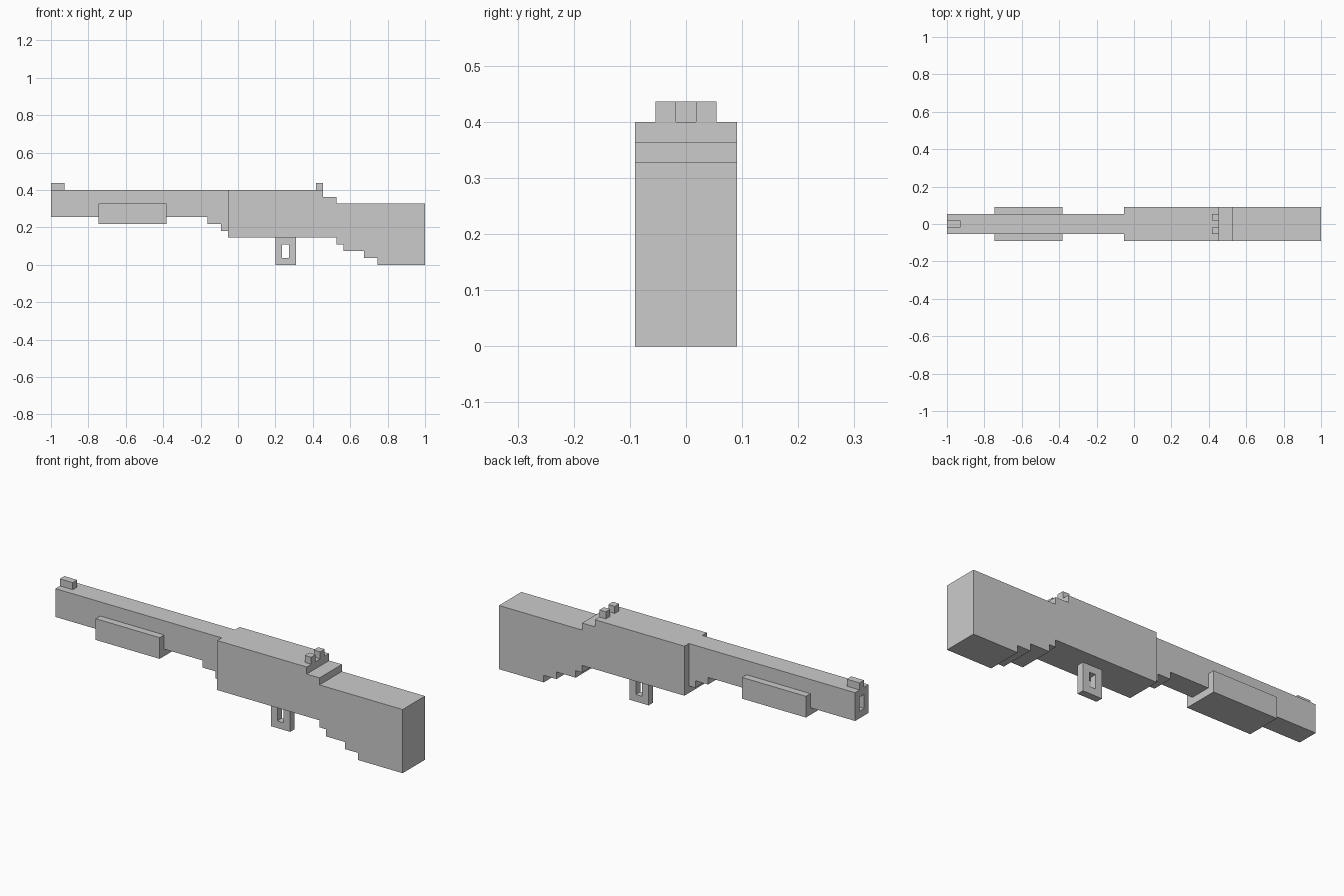
import bpy
import bmesh

cube = bpy.data.objects.get("Cube")
if cube:
    bpy.data.objects.remove(cube, do_unlink=True)

U = 2 / 55  # one block of the blocky style

grey = bpy.data.materials.new("plain grey")
grey.use_nodes = True
grey.diffuse_color = (0.6, 0.6, 0.6, 1)
grey.node_tree.nodes["Principled BSDF"].inputs["Base Color"].default_value = (0.6, 0.6, 0.6, 1)


def extrude_profile(name, points, y0, y1):
    """Side outline in blocks (x from the muzzle, z from the ground), extruded along y."""
    bm = bmesh.new()
    verts = [bm.verts.new(((x - 27.5) * U, y0 * U, z * U)) for x, z in points]
    face = bm.faces.new(verts)
    side = bmesh.ops.extrude_face_region(bm, geom=[face])["geom"]
    moved = [v for v in side if isinstance(v, bmesh.types.BMVert)]
    bmesh.ops.translate(bm, verts=moved, vec=(0, (y1 - y0) * U, 0))
    bmesh.ops.recalc_face_normals(bm, faces=bm.faces)
    mesh = bpy.data.meshes.new(name)
    bm.to_mesh(mesh)
    bm.free()
    mesh.materials.append(grey)
    obj = bpy.data.objects.new(name, mesh)
    bpy.context.collection.objects.link(obj)
    return obj


def box(name, x0, x1, z0, z1, y0, y1):
    return extrude_profile(name, [(x0, z0), (x1, z0), (x1, z1), (x0, z1)], y0, y1)


def cut(obj, cutter):
    """Cut one part with another, then discard the cutter."""
    cutter.hide_render = True
    mod = obj.modifiers.new("cut", "BOOLEAN")
    mod.operation = "DIFFERENCE"
    mod.solver = "EXACT"
    mod.object = cutter
    bpy.context.view_layer.objects.active = obj
    bpy.ops.object.modifier_apply(modifier=mod.name)
    bpy.data.objects.remove(cutter, do_unlink=True)


# Receiver and stock, stepped along the top and the underside
extrude_profile("receiver_and_stock", [
    (26, 4), (42, 4), (42, 3), (43, 3), (43, 2), (46, 2), (46, 1), (48, 1), (48, 0),
    (55, 0), (55, 9), (42, 9), (42, 10), (40, 10), (40, 11), (26, 11)], -2.5, 2.5)

# Barrel with stepped root and a recessed muzzle
barrel = extrude_profile("barrel", [
    (0, 7), (23, 7), (23, 6), (25, 6), (25, 5), (26, 5), (26, 11), (0, 11)], -1.5, 1.5)
cut(barrel, box("muzzle_cutter", -1, 1, 8, 10, -0.5, 0.5))

# Wide fore grip around the barrel
box("fore_grip", 7, 17, 6, 9, -2.5, 2.5)

# Trigger guard ring
guard = box("trigger_guard", 33, 36, 0, 4, -0.5, 0.5)
cut(guard, box("guard_cutter", 34, 35, 1, 3, -1, 1))

# Sights
box("front_sight", 0, 2, 11, 12, -0.5, 0.5)
for side, y in (("right", -1.5), ("left", 0.5)):
    box("rear_sight_" + side, 39, 40, 11, 12, y, y + 1)
